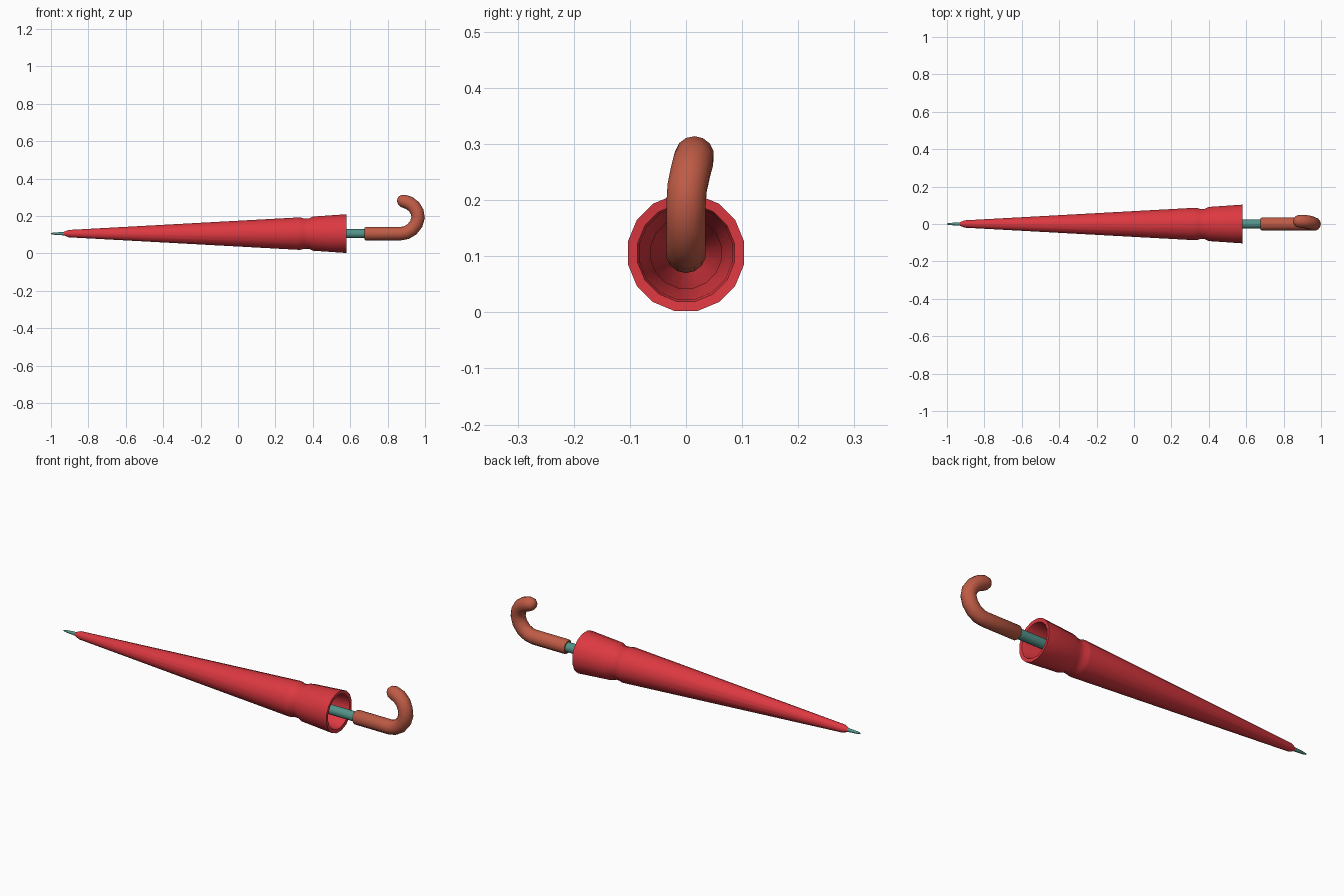
import bpy, bmesh, math
from mathutils import Vector

if "Cube" in bpy.data.objects:
    bpy.data.objects.remove(bpy.data.objects["Cube"])

AXIS_Z = 0.106


def material(name, rgb):
    m = bpy.data.materials.new(name)
    m.diffuse_color = (*rgb, 1)
    m.use_nodes = True
    m.node_tree.nodes["Principled BSDF"].inputs["Base Color"].default_value = m.diffuse_color
    return m


RED = material("red fabric", (0.72, 0.04, 0.052))
TEAL = material("teal metal", (0.085, 0.29, 0.25))
BROWN = material("reddish brown wood", (0.52, 0.105, 0.06))


def sweep(name, stations, sides, mat, sharp=35):
    """Skin rings along stations of (centre, radius, tangent); capped ends."""
    bm = bmesh.new()
    rings = []
    for c, r, t in stations:
        t = t.normalized()
        u = Vector((0, 1, 0))
        u = (u - t * u.dot(t)).normalized()
        v = t.cross(u)
        rings.append([bm.verts.new(c + r * (u * math.cos(a) + v * math.sin(a)))
                      for a in [(k + 0.5) * math.tau / sides for k in range(sides)]])
    for a, b in zip(rings, rings[1:]):
        for k in range(sides):
            n = (k + 1) % sides
            bm.faces.new((a[k], a[n], b[n], b[k]))
    bm.faces.new(rings[0][::-1])
    bm.faces.new(rings[-1])
    bmesh.ops.recalc_face_normals(bm, faces=bm.faces)
    me = bpy.data.meshes.new(name)
    bm.to_mesh(me)
    bm.free()
    me.materials.append(mat)
    ob = bpy.data.objects.new(name, me)
    bpy.context.collection.objects.link(ob)
    bpy.ops.object.select_all(action='DESELECT')
    ob.select_set(True)
    bpy.context.view_layer.objects.active = ob
    bpy.ops.object.shade_smooth_by_angle(angle=math.radians(sharp))
    return ob


def lathe(name, profile, sides, mat, sharp=35):
    """Revolve (x, radius) pairs about the umbrella's long axis."""
    return sweep(name, [(Vector((x, 0, AXIS_Z)), r, Vector((1, 0, 0)))
                        for x, r in profile], sides, mat, sharp)


# Folded canopy: outside, strap groove, rim, then the hollow inside
lathe("folded_canopy", [
    (-0.93, 0.010), (-0.905, 0.020), (0.32, 0.088), (0.335, 0.088),
    (0.35, 0.083), (0.38, 0.083), (0.40, 0.093), (0.58, 0.1055),
    (0.578, 0.088), (0.565, 0.084), (0.40, 0.072), (0.36, 0.064),
    (0.32, 0.066), (-0.30, 0.030)], 16, RED)

# Metal tip and shaft
lathe("tip", [(-1.0, 0.003), (-0.985, 0.006), (-0.91, 0.011)], 12, TEAL)
lathe("shaft", [(-0.31, 0.025), (0.70, 0.025)], 12, TEAL)

# Crook handle: swept path of (x, y, z, radius)
path = [
    (0.677, 0, 0.106, 0.031), (0.683, 0, 0.106, 0.036), (0.87, 0, 0.106, 0.036),
    (0.90, 0, 0.111, 0.036), (0.93, 0, 0.129, 0.036), (0.953, 0, 0.158, 0.036),
    (0.963, 0, 0.192, 0.036), (0.958, 0.002, 0.222, 0.036),
    (0.941, 0.008, 0.250, 0.036), (0.915, 0.013, 0.270, 0.036),
    (0.885, 0.015, 0.280, 0.035), (0.866, 0.015, 0.282, 0.029),
    (0.855, 0.015, 0.282, 0.018), (0.851, 0.015, 0.282, 0.006)]
pts = [Vector(p[:3]) for p in path]
stations = []
for i, p in enumerate(path):
    tangent = pts[min(i + 1, len(pts) - 1)] - pts[max(i - 1, 0)]
    stations.append((pts[i], p[3], tangent))
sweep("crook_handle", stations, 14, BROWN, 50)
